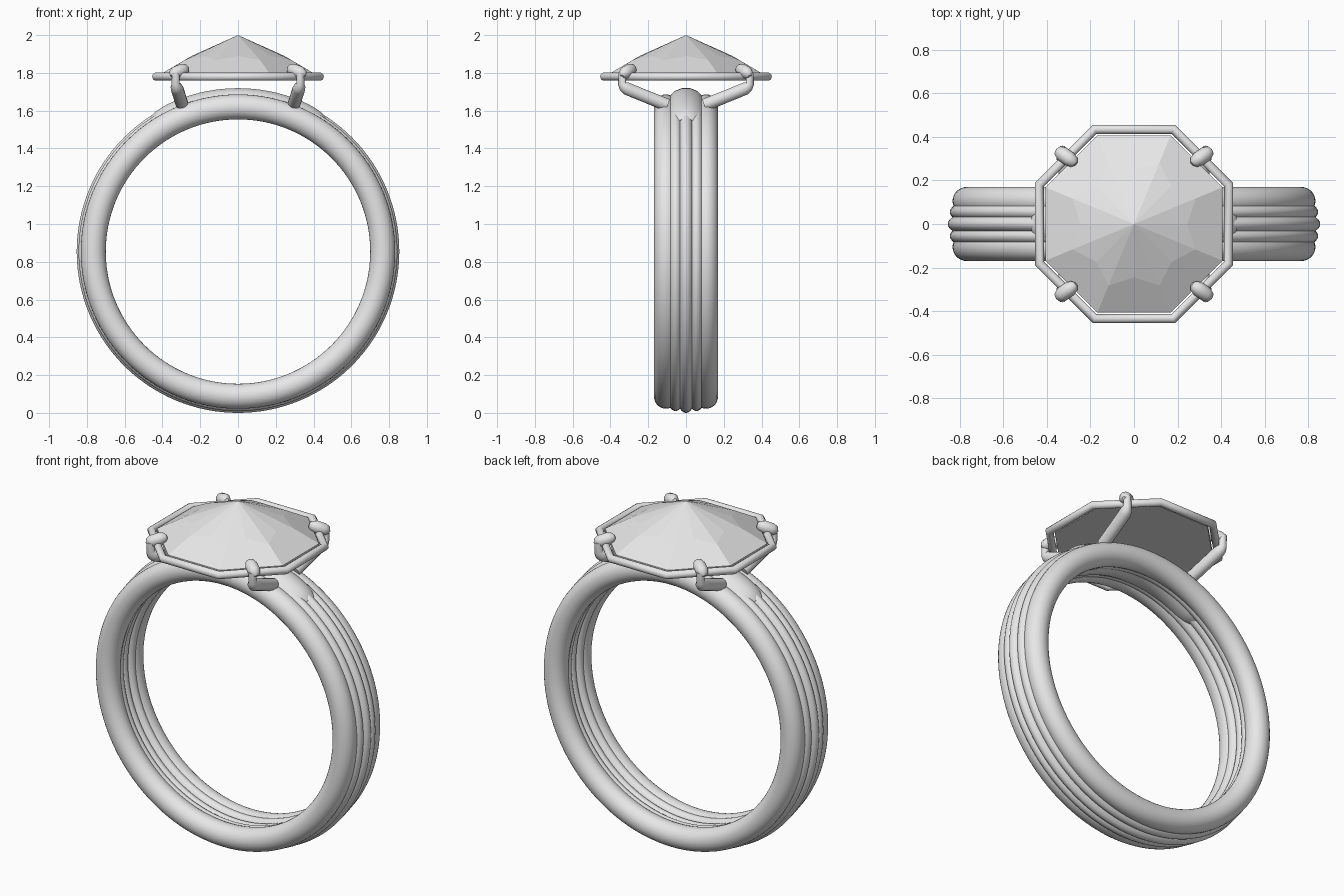
import bpy, bmesh
from math import sin, cos, pi, radians

cube = bpy.data.objects.get("Cube")
if cube:
    bpy.data.objects.remove(cube, do_unlink=True)

metal = bpy.data.materials.new("pale grey")
metal.use_nodes = True
grey = (0.8, 0.8, 0.8, 1)
metal.diffuse_color = grey
metal.node_tree.nodes["Principled BSDF"].inputs["Base Color"].default_value = grey

BAND_Z = 0.854


def smooth(obj, angle=50):
    bpy.ops.object.select_all(action="DESELECT")
    obj.select_set(True)
    bpy.context.view_layer.objects.active = obj
    bpy.ops.object.shade_smooth_by_angle(angle=radians(angle))


def tube(name, points, radius, cyclic=False, res=5):
    """Sweep a round tube along points of (x, y, z, relative radius)."""
    curve = bpy.data.curves.new(name, "CURVE")
    curve.dimensions = "3D"
    curve.bevel_depth = radius
    curve.bevel_resolution = res
    curve.use_fill_caps = True
    spline = curve.splines.new("POLY")
    spline.points.add(len(points) - 1)
    for p, (x, y, z, r) in zip(spline.points, points):
        p.co = (x, y, z, 1)
        p.radius = r
    spline.use_cyclic_u = cyclic
    obj = bpy.data.objects.new(name, curve)
    bpy.context.collection.objects.link(obj)
    bpy.ops.object.select_all(action="DESELECT")
    obj.select_set(True)
    bpy.context.view_layer.objects.active = obj
    bpy.ops.object.convert(target="MESH")
    obj = bpy.context.object
    obj.data.materials.clear()
    obj.data.materials.append(metal)
    smooth(obj)
    return obj


def band(name, y, major, minor, width):
    """One rounded rib of the ring, squashed along its axis."""
    bpy.ops.mesh.primitive_torus_add(
        major_radius=major, minor_radius=minor, major_segments=128,
        minor_segments=28, location=(0, y, BAND_Z), rotation=(pi / 2, 0, 0))
    obj = bpy.context.object
    obj.name = name
    obj.scale.z = width / minor
    obj.data.materials.append(metal)
    smooth(obj, 80)


# Ribbed band
band("band_centre", 0, 0.786, 0.068, 0.042)
for side, s in (("front", -1), ("back", 1)):
    band("band_inner_" + side, s * 0.055, 0.776, 0.068, 0.042)
    band("band_outer_" + side, s * 0.106, 0.766, 0.066, 0.064)

# Thickened shoulder arc under the stone
arc = []
STEPS = 40
for i in range(STEPS + 1):
    t = 2 * i / STEPS - 1
    a = radians(34) * t
    arc.append((0.784 * sin(a), 0, BAND_Z + 0.784 * cos(a), 1 - 0.25 * abs(t) ** 12))
shoulder = tube("shoulder_arc", arc, 0.083)
shoulder.scale.y = 1.2

# Octagonal wire frame
R_WIRE = 0.434 / cos(pi / 8)
corners = [pi / 8 + k * pi / 4 for k in range(8)]
tube("octagon_frame", [(R_WIRE * cos(a), R_WIRE * sin(a), 1.78, 1) for a in corners],
     0.022, cyclic=True)

# Four prongs: leg from the band, thin neck, rounded claw
for side, sx in (("left", 1), ("right", -1)):
    for end, sy in (("front", -1), ("back", 1)):
        leg = [(0.295, 0.10, 1.63, 1), (0.322, 0.31, 1.715, 1),
               (0.327, 0.327, 1.728, 0.9), (0.33, 0.338, 1.742, 0.65),
               (0.33, 0.338, 1.80, 0.6)]
        claw = [(0.352, 0.338, 1.782, 0.3), (0.345, 0.333, 1.79, 0.75),
                (0.33, 0.322, 1.80, 1), (0.295, 0.297, 1.815, 1),
                (0.275, 0.283, 1.823, 0.75), (0.266, 0.276, 1.827, 0.3)]
        for part, path in (("prong_leg", leg), ("prong_claw", claw)):
            pts = [(sx * x, sy * y, z, r) for x, y, z, r in path]
            tube(f"{part}_{end}_{side}", pts, 0.034)

# Faceted stone with a flat underside
bm = bmesh.new()
R_GEM = 0.406 / cos(pi / 8)


def loop(angles, r, z):
    return [bm.verts.new((r * cos(a), r * sin(a), z)) for a in angles]


base = loop(corners, R_GEM, 1.772)
girdle = loop(corners, R_GEM, 1.795)
upper = loop(corners, 0.305, 1.868)
middle = loop([a + pi / 8 for a in corners], 0.245, 1.89)
apex = bm.verts.new((0, 0, 2.0))
bm.faces.new(base[::-1])
for k in range(8):
    n = (k + 1) % 8
    bm.faces.new((base[k], base[n], girdle[n], girdle[k]))
    bm.faces.new((girdle[k], girdle[n], upper[n], middle[k], upper[k]))
    bm.faces.new((upper[k], middle[k], apex))
    bm.faces.new((middle[k], upper[n], apex))
bmesh.ops.recalc_face_normals(bm, faces=bm.faces)
mesh = bpy.data.meshes.new("stone")
bm.to_mesh(mesh)
bm.free()
mesh.materials.append(metal)
stone = bpy.data.objects.new("stone", mesh)
bpy.context.collection.objects.link(stone)
